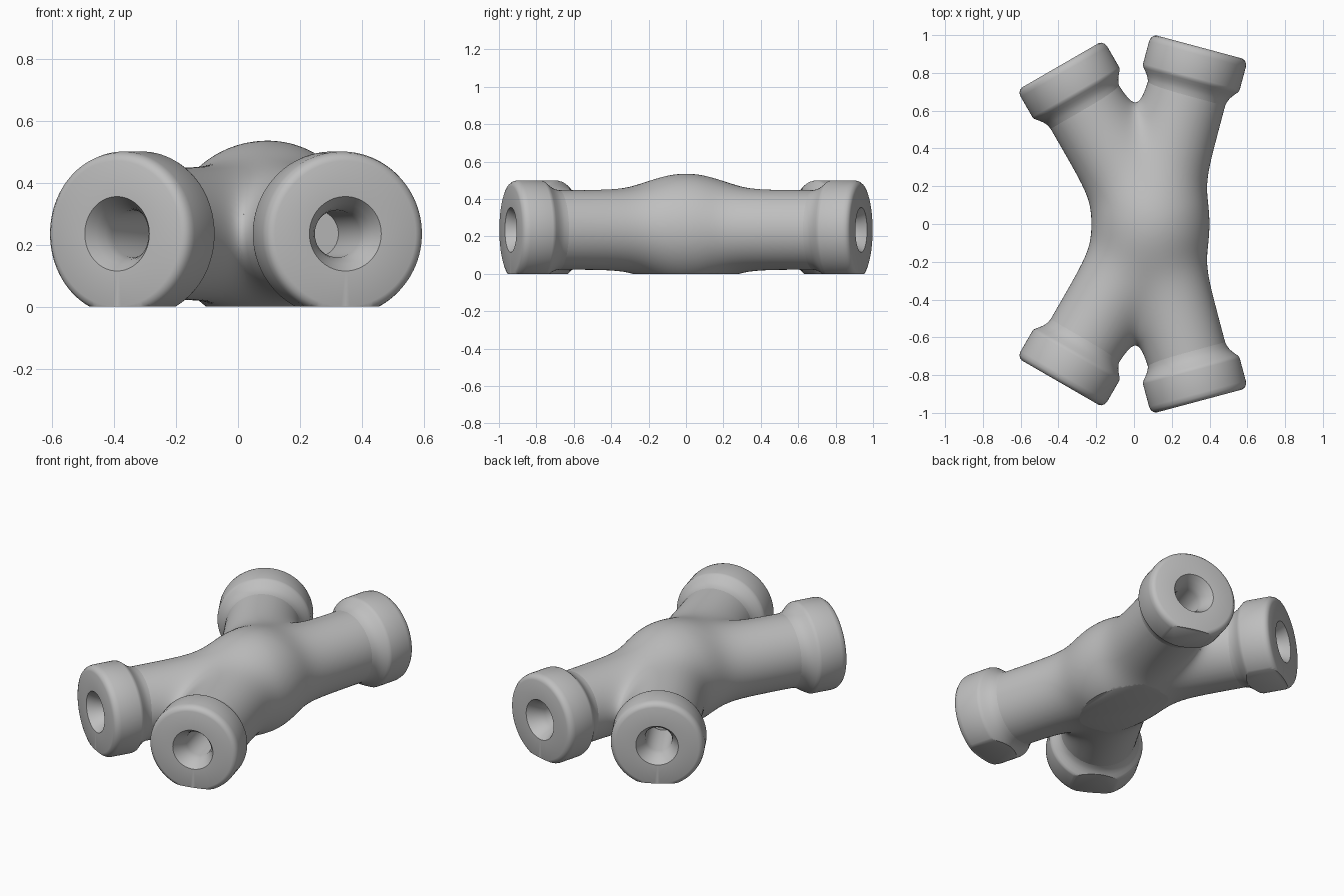
import bpy
import bmesh
import math
from mathutils import Matrix, Vector

cube = bpy.data.objects.get("Cube")
if cube:
    bpy.data.objects.remove(cube)

HUB = Vector((0.095, 0, 0.235))
TUBE_R = 0.2125
CORE_R = 0.23
BLEND = 0.052
CUT = 0.75       # where each tube ends, hidden inside its collar

# Arm directions: two at 15 degrees to the left, two at 30 to the right
ARMS = {}
for end, sy in (("front", -1), ("back", 1)):
    for side, deg in (("left", 15), ("right", -30)):
        a = math.radians(deg)
        ARMS[end + "_" + side] = Vector((math.sin(a), sy * math.cos(a), 0))

grey = bpy.data.materials.new("plain_grey")
grey.use_nodes = True
grey.diffuse_color = (0.52, 0.52, 0.52, 1)
grey.node_tree.nodes["Principled BSDF"].inputs["Base Color"].default_value = grey.diffuse_color


def arm_matrix(d, along=0.0):
    rot = d.to_track_quat('Z', 'Y').to_matrix().to_4x4()
    return Matrix.Translation(HUB + d * along) @ rot


def flatten_base(bm):
    """Slice off everything under the ground and close the cut."""
    cut = bmesh.ops.bisect_plane(bm, geom=bm.verts[:] + bm.edges[:] + bm.faces[:], dist=1e-5,
                                 plane_co=(0, 0, 0), plane_no=(0, 0, -1), clear_outer=True)
    edges = [e for e in cut["geom_cut"] if isinstance(e, bmesh.types.BMEdge)]
    if edges:
        bmesh.ops.edgeloop_fill(bm, edges=edges)
    bmesh.ops.recalc_face_normals(bm, faces=bm.faces[:])


def make_object(name, bm):
    mesh = bpy.data.meshes.new(name)
    bm.to_mesh(mesh)
    bm.free()
    mesh.materials.append(grey)
    ob = bpy.data.objects.new(name, mesh)
    bpy.context.scene.collection.objects.link(ob)
    return ob


def blended_surface(p):
    """Soft union of the four tubes and the core: distance and direction."""
    q = p - HUB
    total, grad = 0.0, Vector()
    for d in ARMS.values():
        off = q - d * max(0.0, q.dot(d))
        w = math.exp(-(off.length - TUBE_R) / BLEND)
        total += w
        grad += off.normalized() * w
    w = math.exp(-(q.length - CORE_R) / BLEND)
    total += w
    grad += q.normalized() * w
    return -BLEND * math.log(total), grad / total


# Body: rough tubes fused into one skin
bm = bmesh.new()
for d in ARMS.values():
    bmesh.ops.create_cone(bm, cap_ends=True, segments=48, radius1=TUBE_R, radius2=TUBE_R,
                          depth=0.85, matrix=arm_matrix(d, 0.425))
bmesh.ops.create_uvsphere(bm, u_segments=32, v_segments=16, radius=0.27,
                          matrix=Matrix.Translation(HUB))
rough = make_object("rough_body", bm)
remesh = rough.modifiers.new("fuse", 'REMESH')
remesh.mode = 'VOXEL'
remesh.voxel_size = 0.016
depsgraph = bpy.context.evaluated_depsgraph_get()
fused = bpy.data.meshes.new_from_object(rough.evaluated_get(depsgraph))
bpy.data.objects.remove(rough)

# Body: relax the skin onto the blended surface, then trim ends and base
bm = bmesh.new()
bm.from_mesh(fused)
bpy.data.meshes.remove(fused)
for _ in range(3):
    bmesh.ops.smooth_vert(bm, verts=bm.verts[:], factor=0.5, use_axis_x=True,
                          use_axis_y=True, use_axis_z=True)
for v in bm.verts:
    for _ in range(5):
        dist, grad = blended_surface(v.co)
        g2 = max(grad.length_squared, 0.2)
        v.co -= grad * (max(-0.05, min(0.05, dist)) / g2)
for d in ARMS.values():
    bmesh.ops.bisect_plane(bm, geom=bm.verts[:] + bm.edges[:] + bm.faces[:], dist=1e-5,
                           plane_co=HUB + d * CUT, plane_no=d, clear_outer=True)
flatten_base(bm)
parts = [make_object("blended_body", bm)]

# Collars: lathed profile (radius, distance along arm) with a blind bore
PROFILE = [(0.208, 0.68), (0.2135, 0.71), (0.218, 0.73), (0.227, 0.75), (0.24, 0.768),
           (0.254, 0.785), (0.262, 0.795), (0.265, 0.807), (0.265, 0.93), (0.261, 0.95),
           (0.25, 0.964), (0.235, 0.97), (0.12, 0.97), (0.098, 0.935), (0.083, 0.9),
           (0.076, 0.87), (0.076, 0.6), (0, 0.6)]
for name, d in ARMS.items():
    bm = bmesh.new()
    verts = [bm.verts.new((r, 0, s)) for r, s in PROFILE]
    edges = [bm.edges.new(pair) for pair in zip(verts, verts[1:])]
    bmesh.ops.spin(bm, geom=verts + edges, cent=(0, 0, 0), axis=(0, 0, 1), dvec=(0, 0, 0),
                   angle=math.tau, steps=96)
    bmesh.ops.remove_doubles(bm, verts=bm.verts[:], dist=1e-5)
    bm.transform(arm_matrix(d))
    flatten_base(bm)
    parts.append(make_object(name + "_collar", bm))

# Smooth shading with crisp rims
bpy.context.view_layer.update()
for ob in parts:
    ob.select_set(True)
bpy.context.view_layer.objects.active = parts[0]
bpy.ops.object.shade_smooth_by_angle(angle=math.radians(35))
